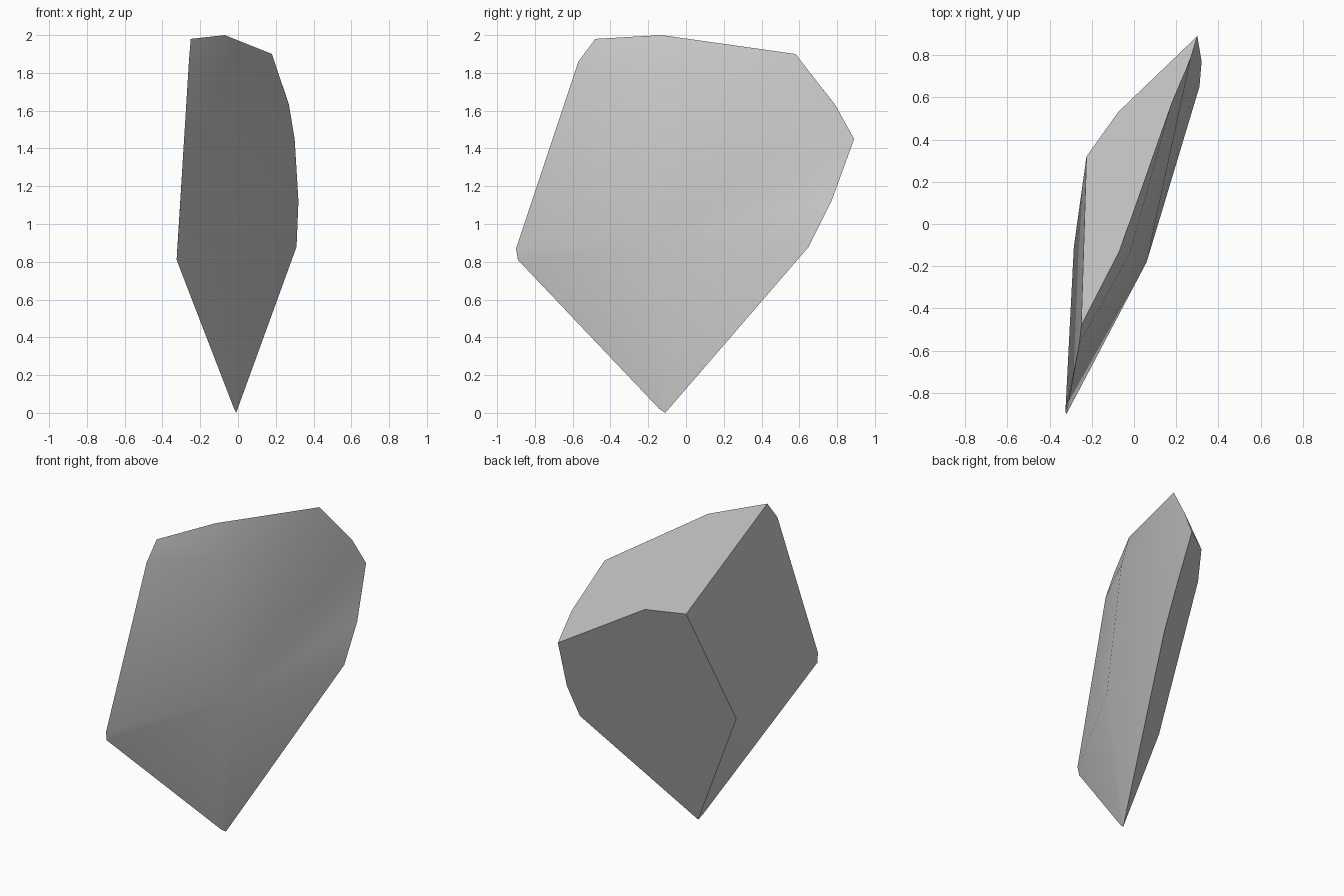
import bpy
import bmesh
import math

cube = bpy.data.objects.get("Cube")
if cube:
    bpy.data.objects.remove(cube, do_unlink=True)

# One plain stone colour
stone = bpy.data.materials.new("stone_grey")
stone.use_nodes = True
grey = (0.6, 0.6, 0.6, 1)
stone.diffuse_color = grey
stone.node_tree.nodes["Principled BSDF"].inputs["Base Color"].default_value = grey

# Corners of the shard: rim around the smooth side
corners = {
    "A": (-0.26, -0.57, 1.86), "B": (-0.25, -0.48, 1.98),
    "C": (-0.07, -0.13, 2.0), "D": (0.18, 0.58, 1.9),
    "E": (0.27, 0.79, 1.63), "F": (0.3, 0.89, 1.45),
    "G": (0.32, 0.77, 1.12), "H": (0.31, 0.65, 0.88),
    "I": (-0.01, -0.11, 0.0), "J": (-0.02, -0.14, 0.02),
    "K": (-0.325, -0.89, 0.81), "L": (-0.32, -0.9, 0.87),
    # Bulge of the smooth side
    "P": (0.06, -0.18, 0.9), "R": (-0.02, -0.14, 1.8),
    # Corners of the broken side
    "X": (-0.075, 0.53, 1.63), "Y": (-0.225, 0.32, 1.56),
    "Z": (-0.285, -0.11, 0.73),
}

# Flat broken faces, then the triangles of the smooth side
broken_faces = ["BCDEFXY", "FGHIZYX", "BYZKLA", "ZIJK"]
smooth_faces = ["ABR", "BCR", "CDR", "DPR", "APR", "LAP", "KLP",
                "JKP", "IJP", "HIP", "GHP", "FGP", "EFP", "DEP"]

bm = bmesh.new()
verts = {name: bm.verts.new(co) for name, co in corners.items()}
for loop in broken_faces + smooth_faces:
    bm.faces.new([verts[name] for name in loop])
bmesh.ops.recalc_face_normals(bm, faces=bm.faces[:])

mesh = bpy.data.meshes.new("rock_shard")
bm.to_mesh(mesh)
bm.free()
mesh.materials.append(stone)
shard = bpy.data.objects.new("rock_shard", mesh)
bpy.context.collection.objects.link(shard)

# Soft shading on the bulge, crisp broken edges
bpy.ops.object.select_all(action="DESELECT")
shard.select_set(True)
bpy.context.view_layer.objects.active = shard
bpy.ops.object.shade_smooth_by_angle(angle=math.radians(32))
